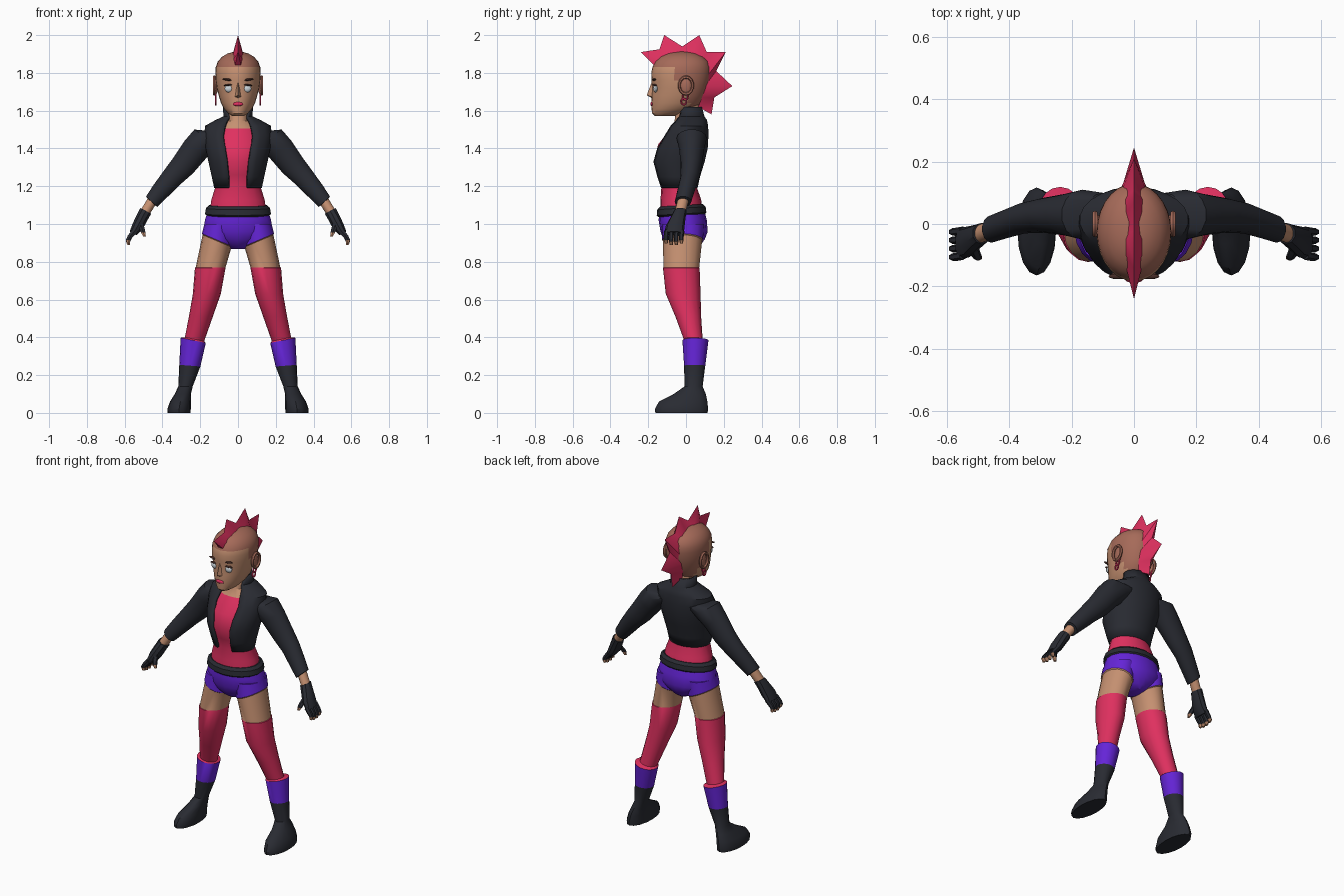
import bpy, bmesh
from math import sin, cos, pi, asin
from mathutils import Vector, Matrix

if "Cube" in bpy.data.objects:
    bpy.data.objects.remove(bpy.data.objects["Cube"])

def material(name, *rgb):
    m = bpy.data.materials.new(name)
    m.use_nodes = True
    m.diffuse_color = (*rgb, 1)
    bsdf = m.node_tree.nodes["Principled BSDF"]
    bsdf.inputs["Base Color"].default_value = (*rgb, 1)
    bsdf.inputs["Roughness"].default_value = 0.8
    return m

COLOURS = {
    "s": material("skin", .56, .28, .165),
    "h": material("shaved_scalp", .38, .145, .1),
    "p": material("crimson", .74, .03, .115),
    "u": material("purple", .13, .018, .68),
    "k": material("black_leather", .022, .024, .032),
    "e": material("eye_white", .6, .66, .7),
    "b": material("dark_brow", .06, .025, .02),
}
KEYS = list(COLOURS)

def finish(name, bm, keys, recalc=True):
    """Turn a bmesh into an object that carries only the colours it uses."""
    if recalc:
        bmesh.ops.recalc_face_normals(bm, faces=bm.faces)
    mesh = bpy.data.meshes.new(name)
    bm.to_mesh(mesh)
    bm.free()
    for k in keys:
        mesh.materials.append(COLOURS[k])
    ob = bpy.data.objects.new(name, mesh)
    bpy.context.collection.objects.link(ob)
    return ob

def loft(name, rings, colours, sides=14, side=1, rule=None, gaps=None):
    """Skin rings (x, y, z, half width, half depth, tilt); one colour letter per segment."""
    bm = bmesh.new()
    keys = sorted(set(colours))
    loops = []
    for i, (x, y, z, a, b, tilt) in enumerate(rings):
        gap = asin(min(.95, gaps[i] / a)) if gaps else 0
        span = 2 * pi - 2 * gap
        loop = []
        for j in range(sides):
            t = -pi / 2 + gap + span * j / (sides - 1 if gaps else sides)
            u, v = a * cos(t), b * sin(t)
            loop.append(bm.verts.new((side * (x + u * cos(tilt)), y + v, z + u * sin(tilt))))
        loops.append(loop)
    for i, (lo, hi) in enumerate(zip(loops, loops[1:])):
        for j in range(sides - 1 if gaps else sides):
            n = (j + 1) % sides
            f = bm.faces.new((lo[j], lo[n], hi[n], hi[j]))
            c = rule(f.calc_center_median()) if rule else colours[i]
            f.material_index = keys.index(c)
    if not gaps:
        for loop, c in ((loops[0], colours[0]), (loops[-1], colours[-1])):
            bm.faces.new(loop).material_index = keys.index(c)
    return finish(name, bm, keys)

def upright(rows):
    """Rows of (height, half width, front, back) to level rings."""
    return [(0, (f + b) / 2, z, w, (b - f) / 2, 0) for z, w, f, b in rows]

def ball(name, colour, place, size, turn=0):
    bm = bmesh.new()
    bmesh.ops.create_uvsphere(bm, u_segments=12, v_segments=8, radius=1)
    move = Matrix.Translation(place) @ Matrix.Rotation(turn, 4, "Y")
    bm.transform(move @ Matrix.Diagonal((*size, 1)))
    return finish(name, bm, colour)

def hoop(name, colour, place, height, depth, thick):
    """Ring lying flat against the side of the head."""
    bpy.ops.mesh.primitive_torus_add(major_segments=14, minor_segments=6,
                                     major_radius=1, minor_radius=thick / height)
    ob = bpy.context.object
    ob.name = name
    ob.data.materials.append(COLOURS[colour])
    ob.data.transform(Matrix.Translation(place) @ Matrix.Diagonal((height, depth, height, 1))
                      @ Matrix.Rotation(pi / 2, 4, "Y"))

# Shirt, chest and neck
loft("shirt_and_neck", upright([
    (1.05, .155, -.135, .09), (1.13, .143, -.135, .08), (1.2, .12, -.13, .055),
    (1.26, .125, -.145, .06), (1.33, .14, -.17, .085), (1.42, .15, -.148, .1),
    (1.505, .12, -.083, .1), (1.545, .06, -.06, .08), (1.64, .05, -.055, .07)]),
    "ppppppss", 18)

# Cropped open jacket with a stand collar
jacket_rows = [
    (1.19, .127, -.14, .062), (1.25, .14, -.16, .075), (1.33, .158, -.183, .1),
    (1.4, .172, -.165, .116), (1.47, .18, -.125, .12), (1.52, .175, -.09, .118),
    (1.55, .12, -.065, .112), (1.57, .077, -.052, .098), (1.62, .08, -.045, .085)]
jacket = loft("jacket", upright(jacket_rows), "kkkkkkkk", 22,
              gaps=[.05, .052, .06, .07, .08, .07, .06, .048, .062])
shell = jacket.modifiers.new("thickness", "SOLIDIFY")
shell.thickness = .014
shell.offset = -1

# Shorts and belt
loft("shorts", upright([
    (1.08, .158, -.14, .095), (1.02, .178, -.145, .11), (.96, .186, -.135, .115),
    (.92, .14, -.12, .1), (.885, .075, -.09, .075), (.867, .035, -.06, .05)]), "uuuuu", 18)
belt = loft("belt", upright([
    (1.045, .165, -.145, .1), (1.055, .177, -.155, .108), (1.085, .172, -.152, .104),
    (1.1, .155, -.138, .088)]), "kkk", 18)
for v in belt.data.vertices:
    v.co.z += .06 * v.co.y

# Head with a shaved scalp
def head_colour(c):
    shaved = c.z > 1.83 or (c.y > -.05 and c.z > 1.76) or (c.y > .01 and c.z > 1.62)
    return "h" if shaved else "s"

loft("head", upright([
    (1.572, .03, -.165, -.06), (1.585, .052, -.18, -.01), (1.61, .074, -.182, .045),
    (1.64, .09, -.183, .08), (1.68, .102, -.182, .1), (1.72, .112, -.178, .115),
    (1.76, .118, -.183, .125), (1.8, .12, -.184, .13), (1.83, .118, -.178, .129),
    (1.86, .107, -.163, .118), (1.885, .085, -.137, .092), (1.903, .055, -.1, .055),
    (1.912, .02, -.06, .005)]), "shshshshshsh", 28, rule=head_colour)

# Nose wedge
bm = bmesh.new()
nose = [bm.verts.new(p) for p in (
    (0, -.18, 1.755), (0, -.208, 1.682), (.02, -.172, 1.672), (-.02, -.172, 1.672), (0, -.17, 1.66))]
for ids in ((0, 1, 2), (0, 3, 1), (1, 4, 2), (1, 3, 4), (0, 2, 4, 3)):
    bm.faces.new([nose[i] for i in ids])
finish("nose", bm, "s")
ball("lips", "p", (0, -.18, 1.635), (.027, .009, .011))

# Spiked mohawk: ridge point and root point in side profile, with root half width
ridge = [(-.24, 1.91), (-.14, 1.925), (-.115, 2), (-.02, 1.94), (.07, 2), (.11, 1.91),
         (.21, 1.91), (.16, 1.81), (.245, 1.73), (.15, 1.67), (.135, 1.58)]
root = [(-.16, 1.83, .018), (-.14, 1.87, .025), (-.1, 1.89, .028), (-.04, 1.9, .028),
        (.03, 1.885, .03), (.08, 1.86, .035), (.1, 1.83, .04), (.11, 1.78, .044),
        (.1, 1.73, .044), (.085, 1.67, .038), (.065, 1.62, .02)]
bm = bmesh.new()
top = [bm.verts.new((0, y, z)) for y, z in ridge]
low = {s: [bm.verts.new((s * w, y, z)) for y, z, w in root] for s in (1, -1)}
for i in range(len(top) - 1):
    for s in (1, -1):
        a, b = low[s][i], low[s][i + 1]
        bm.faces.new((top[i], top[i + 1], b))
        bm.faces.new((top[i], b, a))
    bm.faces.new((low[1][i], low[1][i + 1], low[-1][i + 1], low[-1][i]))
for i in (0, -1):
    bm.faces.new((top[i], low[1][i], low[-1][i]))
finish("mohawk", bm, "p")

# Mirrored parts
for s, label in ((1, "left_"), (-1, "right_")):
    # Face details
    ball(label + "eye", "e", (s * .047, -.16, 1.717), (.024, .014, .021))
    ball(label + "eyelid", "b", (s * .048, -.164, 1.736), (.027, .012, .005), s * .1)
    ball(label + "eyebrow", "b", (s * .052, -.168, 1.764), (.03, .009, .006), s * -.12)

    # Ears and earrings
    ball(label + "ear", "h", (s * .117, 0, 1.73), (.012, .03, .043))
    hoop(label + "ear_rim", "h", (s * .125, 0, 1.733), .045, .036, .009)
    for k in range(3):
        hoop(label + "earring_" + "abc"[k], "p",
             (s * .118, .004 - .008 * k, 1.7 - .026 * k), .016, .014, .005)

    # Sleeve and bare wrist
    loft(label + "arm", [
        (.1, .03, 1.47, .06, .07, .4), (.165, .03, 1.455, .082, .08, .6),
        (.225, .03, 1.395, .075, .066, .68), (.29, .028, 1.31, .068, .056, .7),
        (.35, .02, 1.245, .058, .05, .7), (.41, 0, 1.175, .05, .046, .72),
        (.457, -.016, 1.118, .042, .044, .75), (.458, -.017, 1.117, .028, .03, .75),
        (.5, -.035, 1.05, .026, .03, .6)], "kkkkkkks", side=s)

    # Fingerless glove
    loft(label + "glove", [
        (.488, -.03, 1.07, .034, .034, .5), (.507, -.042, 1.035, .033, .04, .5),
        (.53, -.057, .99, .032, .05, .5), (.555, -.062, .95, .022, .05, .5)],
        "kkk", 10, s)
    for k in range(4):
        y = -.102 + k * .027
        drop = .008 * (k in (1, 2))
        loft(label + "finger_" + "abcd"[k], [
            (.548, y, .962, .016, .013, .6), (.572, y - .004, .933, .015, .013, .4),
            (.582, y - .004, .916 - drop, .013, .012, 0),
            (.578, y - .003, .897 - drop, .008, .008, -.2)], "kks", 6, s)
    loft(label + "thumb", [
        (.518, -.07, 1.01, .018, .016, .2), (.508, -.095, .975, .016, .015, 0),
        (.502, -.105, .955, .014, .013, 0), (.495, -.108, .935, .008, .008, 0)], "kks", 6, s)

    # Thigh, stocking, boot cuff and boot
    loft(label + "leg", [
        (.1, -.015, 1, .078, .11, 0), (.11, -.018, .915, .088, .108, .4),
        (.111, -.018, .91, .083, .103, .4), (.145, -.025, .77, .079, .095, 0),
        (.147, -.025, .768, .081, .097, 0), (.165, -.015, .63, .074, .092, 0),
        (.197, .012, .51, .062, .068, .1), (.23, .038, .39, .052, .05, .2),
        (.237, .05, .384, .068, .069, .2), (.255, .046, .25, .056, .056, .08),
        (.278, .04, .14, .038, .048, 0), (.292, .02, .1, .043, .085, 0),
        (.305, -.015, .06, .055, .128, 0), (.312, -.024, .02, .062, .141, 0),
        (.312, -.024, 0, .06, .138, 0)], "ussppppkukkkkk".replace("ppppk", "ppppp"), 16, s)

# Smooth shading that keeps hard edges
bpy.ops.object.select_all(action="DESELECT")
for ob in bpy.context.collection.objects:
    if ob.type == "MESH":
        ob.select_set(True)
        bpy.context.view_layer.objects.active = ob
bpy.ops.object.shade_smooth_by_angle(angle=.6)
